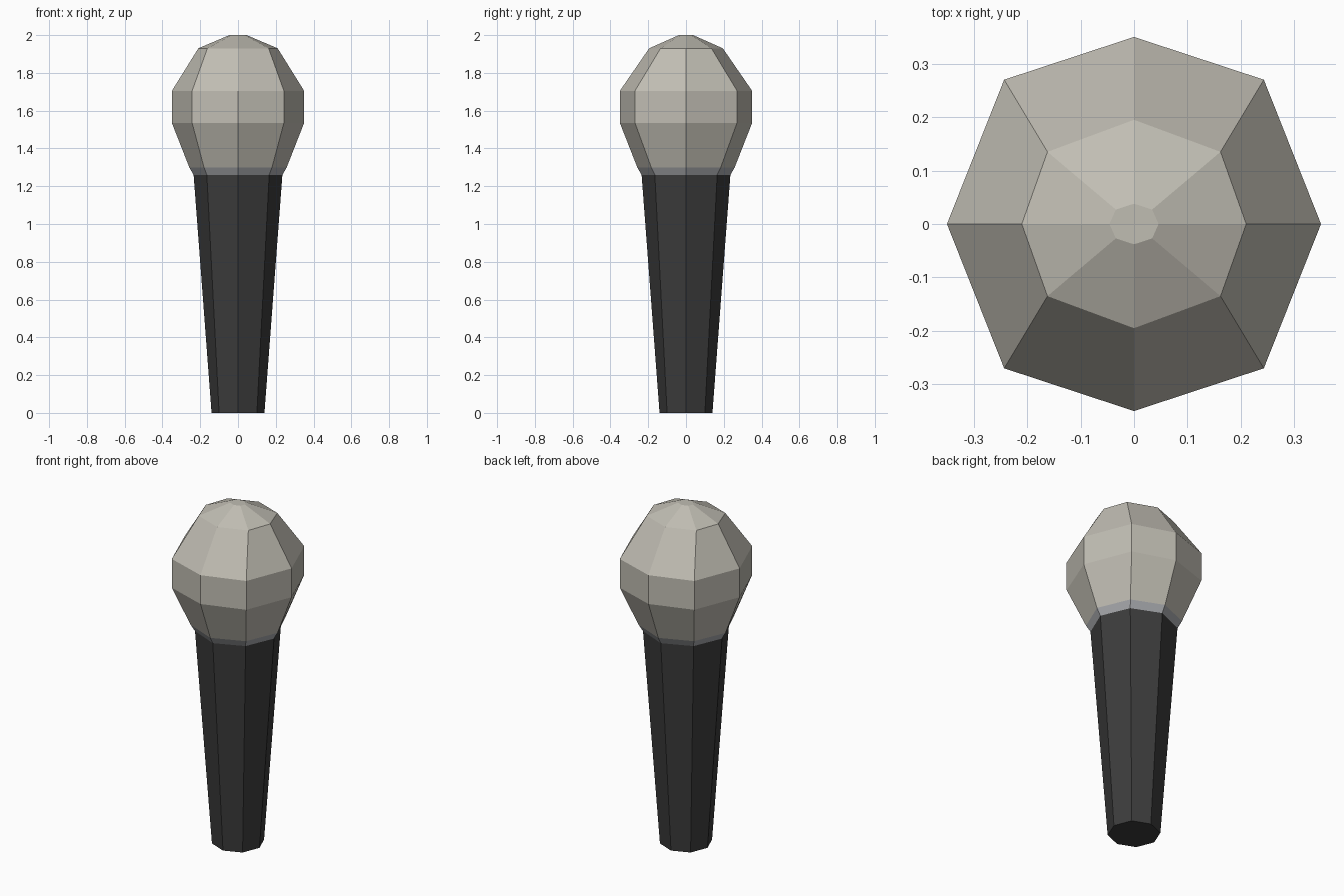
import bpy, bmesh

if "Cube" in bpy.data.objects:
    bpy.data.objects.remove(bpy.data.objects["Cube"])


def ring(z, rx, ry, dx, dy):
    """Octagon with points on the axes and on the diagonals."""
    return [(rx, 0, z), (dx, dy, z), (0, ry, z), (-dx, dy, z),
            (-rx, 0, z), (-dx, -dy, z), (0, -ry, z), (dx, -dy, z)]


def loft(name, rings, color, cap_bottom=False, cap_top=False):
    bm = bmesh.new()
    loops = [[bm.verts.new(p) for p in ring(*r)] for r in rings]
    for a, b in zip(loops, loops[1:]):
        for i in range(8):
            j = (i + 1) % 8
            bm.faces.new((a[i], a[j], b[j], b[i]))
    if cap_bottom:
        bm.faces.new(loops[0][::-1])
    if cap_top:
        bm.faces.new(loops[-1])
    mesh = bpy.data.meshes.new(name)
    bm.to_mesh(mesh)
    bm.free()
    mat = bpy.data.materials.new(name + "_color")
    mat.diffuse_color = (*color, 1)
    mat.use_nodes = True
    mat.node_tree.nodes["Principled BSDF"].inputs["Base Color"].default_value = mat.diffuse_color
    mesh.materials.append(mat)
    obj = bpy.data.objects.new(name, mesh)
    bpy.context.collection.objects.link(obj)


# Rings shared by neighbouring parts: (z, axis x, axis y, diagonal x, diagonal y)
grip_top = (1.26, 0.235, 0.235, 0.165, 0.165)
collar_top = (1.30, 0.258, 0.258, 0.18, 0.184)

# Tapered grip
loft("handle", [(0, 0.14, 0.14, 0.1, 0.1), grip_top],
     (0.045, 0.045, 0.045), cap_bottom=True)

# Thin metal band under the head
loft("collar", [grip_top, collar_top], (0.4, 0.41, 0.43))

# Faceted mesh head
loft("head", [collar_top,
              (1.535, 0.35, 0.35, 0.243, 0.27),
              (1.705, 0.35, 0.35, 0.243, 0.27),
              (1.93, 0.21, 0.195, 0.162, 0.135),
              (2.0, 0.046, 0.038, 0.034, 0.027)],
     (0.53, 0.51, 0.45), cap_top=True)
